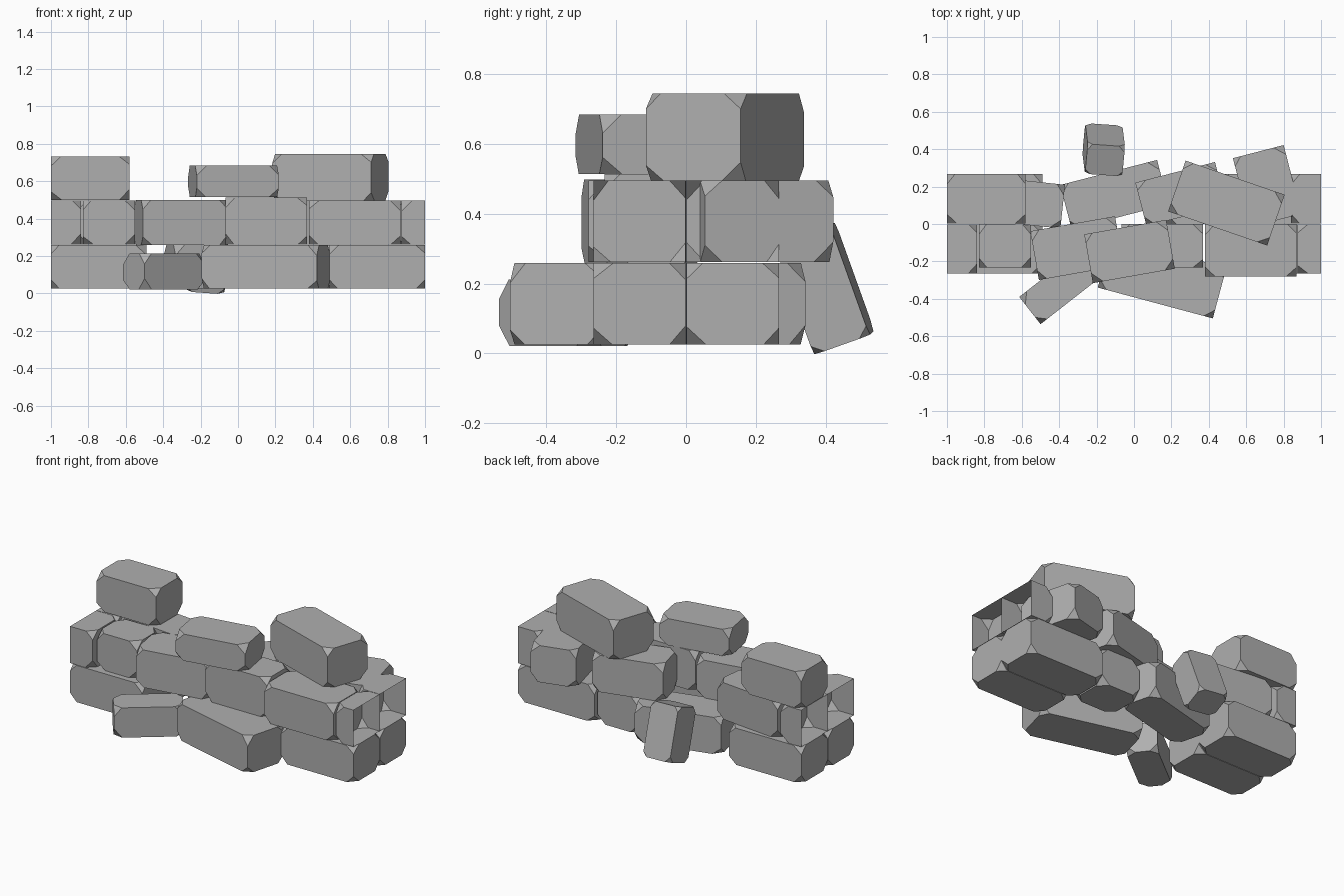
import bpy, bmesh, random
from math import radians
from mathutils import Vector, Matrix, Euler

if "Cube" in bpy.data.objects:
    bpy.data.objects.remove(bpy.data.objects["Cube"])

random.seed(4)
stone = bpy.data.materials.new("stone")
stone.diffuse_color = (0.43, 0.43, 0.43, 1)
stone.use_nodes = True
stone.node_tree.nodes["Principled BSDF"].inputs["Base Color"].default_value = stone.diffuse_color


def block(name, centre, size, yaw=0, tilt=0, roll=0, cut=0.05, cut_x=None):
    """Stone block with its eight corners sliced off; cut_x leaves an open end at that plane."""
    bm = bmesh.new()
    half = Vector(size) / 2
    for sx in (-1, 1):
        for sy in (-1, 1):
            for sz in (-1, 1):
                for axis in range(3):
                    p = Vector((sx * half.x, sy * half.y, sz * half.z))
                    p[axis] -= (sx, sy, sz)[axis] * cut * random.uniform(0.85, 1.15)
                    bm.verts.new(p)
    bmesh.ops.convex_hull(bm, input=bm.verts[:])
    bmesh.ops.dissolve_limit(bm, angle_limit=radians(1), verts=bm.verts[:], edges=bm.edges[:])
    rot = Euler((radians(tilt), radians(roll), radians(yaw))).to_matrix().to_4x4()
    bm.transform(Matrix.Translation(centre) @ rot)
    if cut_x is not None:
        bmesh.ops.bisect_plane(bm, geom=bm.verts[:] + bm.edges[:] + bm.faces[:],
                               plane_co=(cut_x, 0, 0), plane_no=(cut_x, 0, 0),
                               clear_outer=True)
    mesh = bpy.data.meshes.new(name)
    bm.to_mesh(mesh)
    bm.free()
    mesh.materials.append(stone)
    bpy.context.collection.objects.link(bpy.data.objects.new(name, mesh))


# Bottom course
Z1, H1 = 0.142, 0.234
block("bottom_front_left", (-0.745, -0.133, Z1), (0.51, 0.263, H1))
block("bottom_back_left", (-0.745, 0.134, Z1), (0.51, 0.265, H1))
block("bottom_front_right", (0.745, -0.133, Z1), (0.51, 0.263, H1))
block("bottom_back_right", (0.73, 0.134, Z1), (0.54, 0.265, H1))
block("bottom_front_shifted", (0.15, -0.287, Z1), (0.637, 0.28, H1), yaw=-15)
block("bottom_back_shifted", (-0.105, 0.157, Z1), (0.535, 0.245, H1), yaw=14.5)
block("bottom_back_short", (0.31, 0.125, Z1), (0.28, 0.25, H1))

# Middle course
Z2, H2 = 0.379, 0.234
block("middle_front_left", (-0.69, -0.117, Z2), (0.28, 0.233, H2))
block("middle_front_turned", (-0.305, -0.129, Z2), (0.46, 0.265, 0.24), yaw=10)
block("middle_front_centre", (0.152, -0.117, 0.388), (0.435, 0.233, 0.252))
block("middle_front_right", (0.625, -0.14, Z2), (0.49, 0.28, H2))
block("middle_back_left", (-0.61, 0.117, Z2), (0.46, 0.235, H2), yaw=-6)
block("middle_back_centre", (0.25, 0.16, Z2), (0.44, 0.24, H2), yaw=14.5)
block("middle_back_right", (0.712, 0.203, Z2), (0.28, 0.38, H2), yaw=14.5)

# Half blocks sliced open at both ends of the wall
for side, sx, inner_front, inner_back in (("left", -1, 0.84, 0.855), ("right", 1, 0.875, 0.84)):
    block("end_front_" + side, (sx * (inner_front + 0.25), -0.133, Z2), (0.5, 0.263, H2), cut_x=sx)
    block("end_back_" + side, (sx * (inner_back + 0.25), 0.134, Z2), (0.5, 0.265, H2), cut_x=sx)

# Top course
block("top_left", (-0.79, 0.135, 0.616), (0.42, 0.265, 0.232))
block("top_centre", (-0.024, -0.147, 0.6), (0.445, 0.265, 0.17), yaw=10)
block("top_right", (0.494, 0.112, 0.62), (0.56, 0.287, 0.25), yaw=-19)

# Fallen blocks
block("fallen_front", (-0.397, -0.338, 0.117), (0.405, 0.185, 0.19), yaw=38)
block("fallen_back", (-0.162, 0.397, 0.186), (0.2, 0.17, 0.33), yaw=-4, tilt=19.5, roll=4, cut=0.03)
